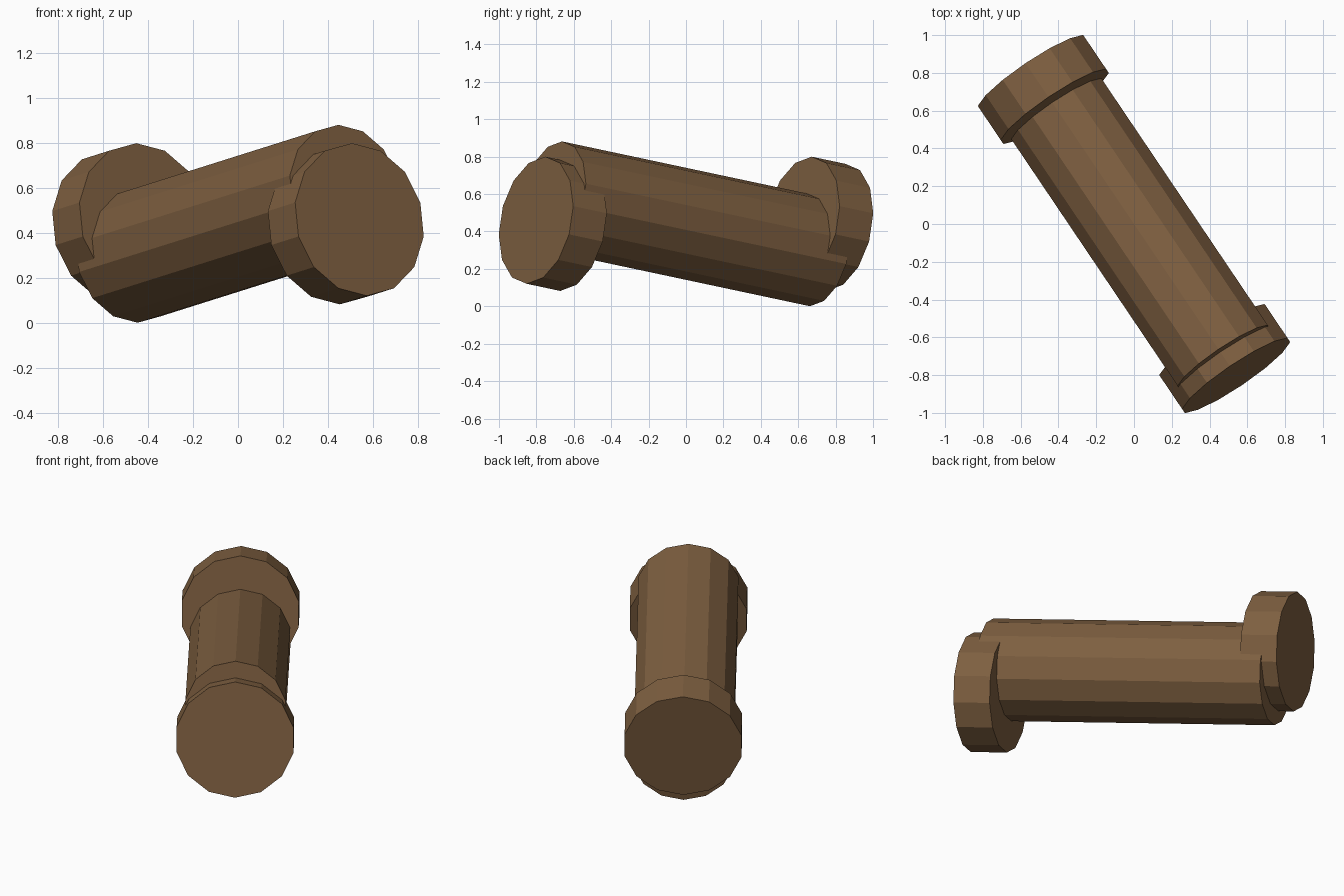
import bpy, math
from mathutils import Vector, Matrix

if "Cube" in bpy.data.objects:
    bpy.data.objects.remove(bpy.data.objects["Cube"])

SIDES = 14
TILT = math.radians(10)
HEAD = Vector((0.559, -0.829, 0)).normalized()    # horizontal heading of the log
MID_Z = 0.441

wood = bpy.data.materials.new("brown_wood")
wood.diffuse_color = (0.21, 0.116, 0.052, 1)
wood.use_nodes = True
wood.node_tree.nodes["Principled BSDF"].inputs["Base Color"].default_value = wood.diffuse_color

# Shared frame: axis rises 10 degrees towards the front, y stays in the upright plane
axis = HEAD * math.cos(TILT) + Vector((0, 0, math.sin(TILT)))
up = -HEAD * math.sin(TILT) + Vector((0, 0, math.cos(TILT)))
side = up.cross(axis)
frame = Matrix((side, up, axis)).transposed().to_4x4()


def log_part(name, radius, length, centre):
    bpy.ops.mesh.primitive_cylinder_add(vertices=SIDES, radius=radius, depth=length)
    ob = bpy.context.object
    ob.name = name
    ob.matrix_world = Matrix.Translation(centre) @ frame
    ob.data.materials.append(wood)
    return ob


# Long trunk
log_part("log_trunk", 0.295, 1.728, Vector((0, 0, MID_Z)))

# Wide end discs, level with each other
for name, s in (("front_end_disc", 1), ("back_end_disc", -1)):
    log_part(name, 0.345, 0.22, HEAD * (0.859 * s) + Vector((0, 0, MID_Z)))
